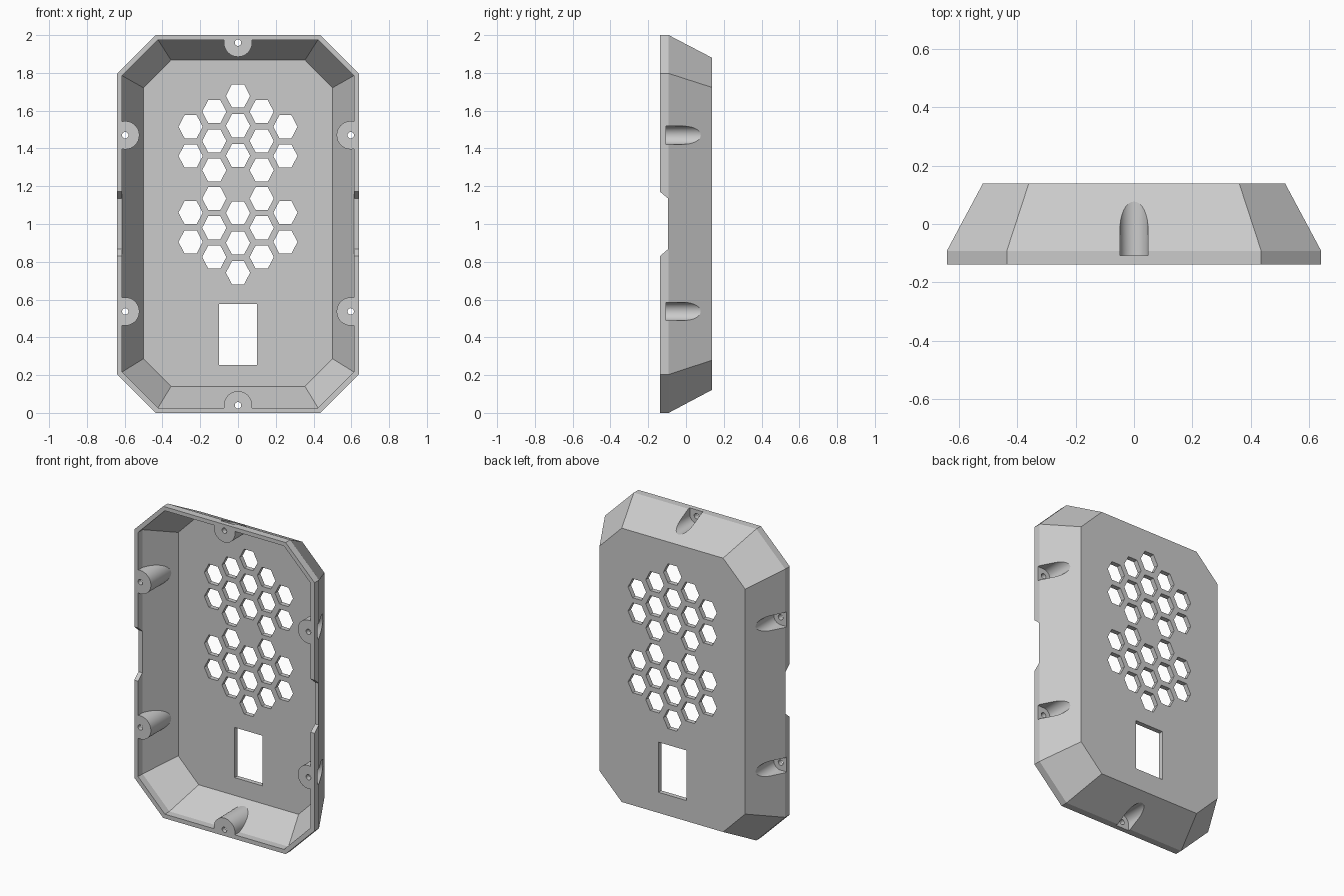
import bpy, bmesh, math

if "Cube" in bpy.data.objects:
    bpy.data.objects.remove(bpy.data.objects["Cube"])

FRONT, BEND, BACK, FLOOR = -0.138, -0.092, 0.138, 0.108


def octagon(hx, z0, z1, cx, cz):
    """Chamfered rectangle: half width hx, flat top half width cx, side starts cz above z0."""
    return [(cx, z0), (hx, z0 + cz), (hx, z1 - cz), (cx, z1),
            (-cx, z1), (-hx, z1 - cz), (-hx, z0 + cz), (-cx, z0)]


def loft(bm, sections):
    """Closed solid through (y, loop of x,z points) sections."""
    rings = [[bm.verts.new((x, y, z)) for x, z in pts] for y, pts in sections]
    n = len(rings[0])
    for a, b in zip(rings, rings[1:]):
        for i in range(n):
            j = (i + 1) % n
            bm.faces.new((a[i], a[j], b[j], b[i]))
    bm.faces.new(rings[0][::-1])
    bm.faces.new(rings[-1])


def solid(name, parts):
    """One object from several separate lofts."""
    bm = bmesh.new()
    for p in parts:
        loft(bm, p)
    bmesh.ops.recalc_face_normals(bm, faces=bm.faces)
    me = bpy.data.meshes.new(name)
    bm.to_mesh(me)
    bm.free()
    ob = bpy.data.objects.new(name, me)
    bpy.context.collection.objects.link(ob)
    return ob


def cut(target, cutter):
    cutter.hide_render = True
    m = target.modifiers.new("cut", 'BOOLEAN')
    m.operation, m.solver, m.object = 'DIFFERENCE', 'EXACT', cutter
    bpy.context.view_layer.objects.active = target
    bpy.ops.object.modifier_apply(modifier=m.name)
    bpy.data.objects.remove(cutter)


def prism(pts, y0, y1):
    return [(y0, pts), (y1, pts)]


def circle(x, z, r, n=32):
    return [(x + r * math.cos(2 * math.pi * i / n), z + r * math.sin(2 * math.pi * i / n))
            for i in range(n)]


def slot(x, z, ang, r, length, n=20):
    """Half circle facing inward, with straight sides running outward along ang."""
    pts = [(x + r * math.cos(ang + math.pi * (0.5 + i / n)),
            z + r * math.sin(ang + math.pi * (0.5 + i / n))) for i in range(n + 1)]
    dx, dz = length * math.cos(ang), length * math.sin(ang)
    return pts + [(pts[-1][0] + dx, pts[-1][1] + dz), (pts[0][0] + dx, pts[0][1] + dz)]


# screw positions: x, z, outward direction
screws = [(0, 1.96, math.pi / 2), (0, 0.04, -math.pi / 2)]
for z in (1.47, 0.537):
    screws += [(0.597, z, 0), (-0.597, z, math.pi)]

# outer body with a straight rim and tapered walls
rim = octagon(0.64, 0, 2, 0.435, 0.203)
shell = solid("cover_shell", [[(FRONT, rim), (BEND, rim),
                               (BACK, octagon(0.517, 0.122, 1.88, 0.36, 0.157))]])

# cavity, leaving the screw bosses standing
mouth = octagon(0.613, 0.027, 1.975, 0.423, 0.19)
cavity = solid("cavity", [[(-0.25, mouth), (BEND, mouth),
                           (FLOOR, octagon(0.5, 0.14, 1.868, 0.355, 0.147))]])
cut(cavity, solid("bosses", [prism(circle(x, z, 0.075), -0.3, 0.3) for x, z, a in screws]))
cut(shell, cavity)

# screw pockets from behind and through holes
cut(shell, solid("pockets", [prism(slot(x, z, a, 0.048, 0.15), -0.107, 0.3) for x, z, a in screws]))
cut(shell, solid("screw_holes", [prism(circle(x, z, 0.017, 20), -0.3, 0.3) for x, z, a in screws]))

# two mirrored fields of hexagonal vents and the square window
columns = {0: (0.32, 0.475, 0.63), 1: (0.245, 0.4, 0.555), 2: (0.325, 0.48)}
vents = []
for col, offsets in columns.items():
    for x in {0.1255 * col, -0.1255 * col}:
        for d in offsets:
            z_mid = 1.21
            if col == 0:
                d = (d - 0.475) * 1.02 + 0.475 - 0.16 + 0.155
            if col == 1:
                d -= 0.16 + 0.005 - 0.155
            if col == 2:
                d -= 0.17 - 0.155
            for s in (1, -1):
                z = z_mid + s * (d - 0.16)
                hexa = [(x + 0.064 * math.cos(k * math.pi / 3),
                         z + 0.0705 * math.sin(k * math.pi / 3)) for k in range(6)]
                vents.append(prism(hexa, 0.05, 0.3))
window = [(-0.1, 0.254), (0.1, 0.254), (0.1, 0.576), (-0.1, 0.576)]
cut(shell, solid("vents_and_window", vents + [prism(window, 0.05, 0.3)]))


# sloped cable notches in both side rims
def band(z0, z1):
    return [(-0.8, z0), (0.8, z0), (0.8, z1), (-0.8, z1)]


cut(shell, solid("side_notches", [[(-0.178, band(0.795, 1.205)), (-0.095, band(0.867, 1.135))]]))

bpy.ops.object.select_all(action='DESELECT')
shell.select_set(True)
bpy.context.view_layer.objects.active = shell
bpy.ops.object.shade_smooth_by_angle(angle=math.radians(15))
